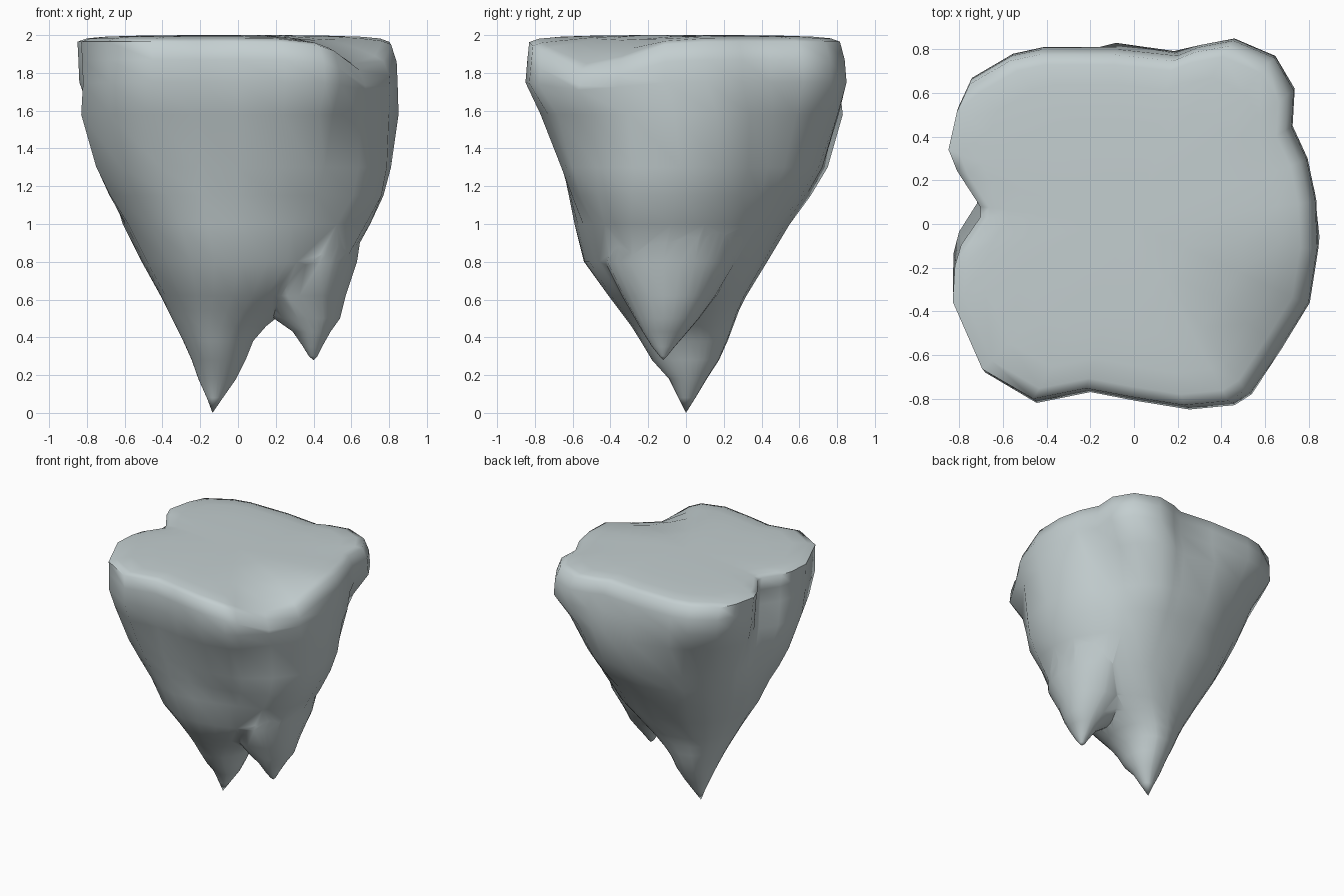
import bpy, bmesh, math
from mathutils import Vector

if "Cube" in bpy.data.objects:
    bpy.data.objects.remove(bpy.data.objects["Cube"])

# Plan outline of the rock top, counter-clockwise, with grooves left, back and right
OUTLINE = [(.85, -.1), (.84, .12), (.80, .31), (.73, .46), (.74, .63), (.65, .78),
           (.46, .86), (.3, .83), (.2, .79), (-.08, .82), (-.43, .82), (-.57, .79),
           (-.76, .68), (-.82, .55), (-.86, .37), (-.82, .27), (-.71, .1), (-.71, .05),
           (-.8, -.08), (-.83, -.18), (-.84, -.35), (-.7, -.67), (-.46, -.81),
           (-.21, -.76), (0, -.80), (.25, -.84), (.46, -.82), (.54, -.77), (.68, -.56),
           (.81, -.35)]
# Plan outline half way down
WAIST = [(.70, -.1), (.66, .12), (.52, .32), (.28, .48), (.05, .53), (-.2, .55),
         (-.42, .44), (-.53, .3), (-.61, .05), (-.58, -.25), (-.45, -.47), (-.2, -.59),
         (.1, -.56), (.4, -.47), (.61, -.40), (.68, -.28)]

# Section rows: z, x min, x max, y min, y max, waist share, circle share
BODY = [(1.965, -.85, .81, -.83, .815, 0, 0), (1.87, -.845, .84, -.84, .84, 0, 0),
        (1.75, -.84, .845, -.85, .85, 0, 0), (1.58, -.83, .85, -.77, .83, .15, 0),
        (1.3, -.75, .81, -.66, .75, .5, 0), (1.15, -.68, .77, -.62, .66, .75, 0),
        (1.0, -.61, .70, -.59, .55, 1, 0), (.8, -.51, .59, -.54, .43, 1, .3),
        (.62, -.41, .36, -.41, .32, 1, .7), (.54, -.37, .25, -.35, .28, 1, .9),
        (.46, -.33, .15, -.29, .25, 1, 1), (.38, -.29, .08, -.24, .22, 1, 1),
        (.28, -.245, .04, -.18, .175, 1, 1), (.18, -.21, -.01, -.09, .11, 1, 1),
        (.08, -.165, -.08, -.04, .05, 1, 1)]
SPUR = [(1.0, .2, .66, -.40, .30, 1, 1), (.8, .08, .63, -.43, .27, 1, 1),
        (.62, .08, .57, -.34, .16, 1, 1), (.5, .19, .54, -.27, .07, 1, 1),
        (.43, .29, .49, -.23, .01, 1, 1), (.35, .345, .445, -.18, -.06, 1, 1),
        (.30, .375, .42, -.14, -.10, 1, 1)]

# Reach of the four corners (back right, back left, front left, front right) by height
CORNERS = {1.58: (.85, .83, .89, .82), 1.3: (.73, .72, .81, .79), 1.15: (.66, .66, .73, .765)}


def bump(a, centre, width):
    d = (a - centre + math.pi) % (2 * math.pi) - math.pi
    return math.exp(-(d / width) ** 2)


def ray_hit(poly, d):
    """Point where a ray from the centre along d crosses the polygon."""
    best = d * .5
    for a, b in zip(poly, poly[1:] + poly[:1]):
        a, b = Vector(a), Vector(b)
        e = b - a
        den = d.cross(e)
        if abs(den) > 1e-9:
            t, s = a.cross(e) / den, a.cross(d) / den
            if t > 0 and -1e-6 <= s <= 1 + 1e-6:
                best = d * t
    return best


def fit(pts, row):
    """Stretch the points into the row's box."""
    z, x0, x1, y0, y1 = row[:5]
    lo = [min(p[i] for p in pts) for i in (0, 1)]
    hi = [max(p[i] for p in pts) for i in (0, 1)]
    return [Vector((x0 + (x1 - x0) * (p[0] - lo[0]) / (hi[0] - lo[0]),
                    y0 + (y1 - y0) * (p[1] - lo[1]) / (hi[1] - lo[1]), z)) for p in pts]


DIRS = [Vector(p).normalized() for p in OUTLINE]
WAIST_HITS = [ray_hit(WAIST, d) for d in DIRS]


def section(row):
    """Blend top outline, waist and circle in the row's box, then trim corners."""
    z, x0, x1, y0, y1, waist, circle = row
    shapes = [fit(s, row) for s in (OUTLINE, WAIST_HITS, DIRS)]
    pts = fit([a.lerp(b, waist).lerp(c, circle) for a, b, c in zip(*shapes)], row)
    c = Vector(((x0 + x1) / 2, (y0 + y1) / 2, z))
    for k, reach in enumerate(CORNERS.get(z, ())):
        a0 = math.pi * (.25 + .5 * k)
        d = Vector((math.cos(a0), math.sin(a0), 0))
        f = (reach - c.dot(d)) / (max(p.dot(d) for p in pts) - c.dot(d))
        pts = [c + (p - c) * (1 + (f - 1) * bump(math.atan2(p.y - c.y, p.x - c.x), a0, .5))
               for p in pts]
    return fit(pts, row)


def loft(name, rings, top, tip):
    bm = bmesh.new()
    loops = [[bm.verts.new(p) for p in r] for r in rings]
    n = len(OUTLINE)
    for a, b in zip(loops, loops[1:]):
        for i in range(n):
            j = (i + 1) % n
            bm.faces.new((a[i], b[i], b[j], a[j]))
    for loop, end in ((loops[0], top), (loops[-1], tip)):
        c = bm.verts.new(end)
        for i in range(n):
            bm.faces.new((loop[i], loop[(i + 1) % n], c))
    bmesh.ops.recalc_face_normals(bm, faces=bm.faces[:])
    me = bpy.data.meshes.new(name)
    bm.to_mesh(me)
    bm.free()
    ob = bpy.data.objects.new(name, me)
    bpy.context.collection.objects.link(ob)
    return ob


# Main rock: flat cap rings, then sections down to the long tip
rim = section(BODY[0])
cap = [[Vector((p.x * s, p.y * s, z)) for p in rim]
       for s, z in ((.3, 2), (.62, 1.997), (.82, 1.992), (.94, 1.983))]
rings = cap + [section(r) for r in BODY]
for ring in rings:                      # worn-down front right corner
    for p in ring:
        if p.z > 1.7:
            d = math.hypot(p.x - .74, p.y + .55)
            p.z -= .17 * math.exp(-(d / .28) ** 2) * min(1, (p.z - 1.7) / .2)
rock = loft("rock", rings, (0, 0, 2), (-.135, 0, 0))

# Second, shorter tip fused into the main rock
spur = loft("short_tip", [section(r) for r in SPUR], (.4, 0, 1.02), (.4, -.12, .28))
mod = rock.modifiers.new("fuse", 'BOOLEAN')
mod.operation = 'UNION'
mod.solver = 'EXACT'
mod.object = spur
bpy.context.view_layer.objects.active = rock
rock.select_set(True)
spur.select_set(False)
bpy.ops.object.modifier_apply(modifier="fuse")
bpy.data.objects.remove(spur)

# Stone colour and smooth shading
stone = bpy.data.materials.new("pale_grey_stone")
stone.diffuse_color = (.55, .62, .63, 1)
stone.use_nodes = True
stone.node_tree.nodes["Principled BSDF"].inputs["Base Color"].default_value = stone.diffuse_color
rock.data.materials.clear()
rock.data.materials.append(stone)
bpy.ops.object.shade_smooth_by_angle(angle=math.radians(70))
